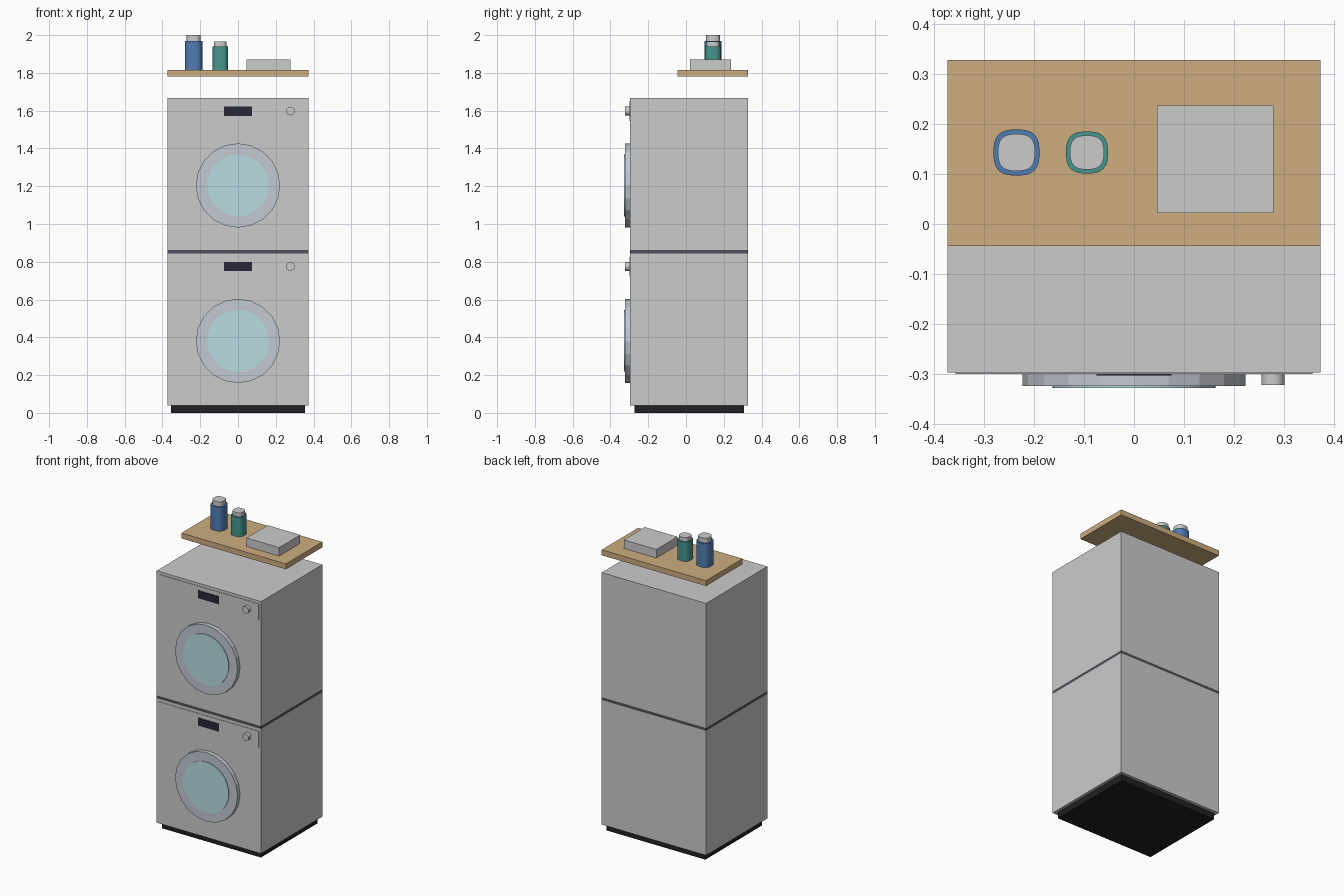
import bpy, math
from mathutils import Matrix

if "Cube" in bpy.data.objects:
    bpy.data.objects.remove(bpy.data.objects["Cube"])


def material(name, rgb):
    m = bpy.data.materials.new(name)
    m.diffuse_color = (*rgb, 1)
    m.use_nodes = True
    m.node_tree.nodes["Principled BSDF"].inputs["Base Color"].default_value = m.diffuse_color
    return m


BLACK = material("black", (0.015, 0.015, 0.018))
SCREEN = material("screen", (0.02, 0.02, 0.04))
DARK = material("dark_grey", (0.08, 0.08, 0.1))
RIM = material("rim_grey", (0.55, 0.58, 0.64))
GLASS = material("glass_blue", (0.48, 0.72, 0.78))
WOOD = material("wood", (0.62, 0.42, 0.22))
BLUE = material("blue", (0.08, 0.2, 0.45))
TEAL = material("teal", (0.06, 0.3, 0.27))


def add_mesh(name, verts, faces, mat=None):
    me = bpy.data.meshes.new(name)
    me.from_pydata(verts, [], faces)
    if mat:
        me.materials.append(mat)
    ob = bpy.data.objects.new(name, me)
    bpy.context.collection.objects.link(ob)
    return ob


def prism(name, profile, z0, z1, mat=None):
    """Extrude a counter-clockwise xy outline from z0 to z1."""
    n = len(profile)
    verts = [(x, y, z) for z in (z0, z1) for x, y in profile]
    faces = [tuple(reversed(range(n))), tuple(range(n, 2 * n))]
    faces += [(i, (i + 1) % n, n + (i + 1) % n, n + i) for i in range(n)]
    return add_mesh(name, verts, faces, mat)


def box(name, x0, x1, y0, y1, z0, z1, mat=None):
    return prism(name, [(x0, y0), (x1, y0), (x1, y1), (x0, y1)], z0, z1, mat)


def disc(name, x, z, r, y_front, y_back, sides, mat=None):
    """Cylinder whose axis runs along y."""
    pts = [(r * math.cos(2 * math.pi * i / sides), r * math.sin(2 * math.pi * i / sides))
           for i in range(sides)]
    ob = prism(name, pts, 0, y_back - y_front, mat)
    ob.data.transform(Matrix.Translation((x, y_back, z)) @ Matrix.Rotation(math.pi / 2, 4, 'X'))
    return ob


def squircle(cx, cy, r, n=32, p=2.8):
    pts = []
    for i in range(n):
        a = 2 * math.pi * i / n
        c, s = math.cos(a), math.sin(a)
        k = r / (abs(c) ** p + abs(s) ** p) ** (1 / p)
        pts.append((cx + k * c, cy + k * s))
    return pts


def smooth(ob):
    bpy.ops.object.select_all(action='DESELECT')
    ob.select_set(True)
    bpy.context.view_layer.objects.active = ob
    bpy.ops.object.shade_smooth_by_angle(angle=math.radians(30))


FRONT, BACK, HALF = -0.297, 0.328, 0.373

# Plinth and the strip between the two machines
box("plinth", -0.354, 0.354, -0.272, 0.308, 0, 0.04, BLACK)
box("stacking_strip", -HALF, HALF, FRONT, BACK, 0.845, 0.863, DARK)

# Two identical machines
for label, z0, z1, dz in (("lower", 0.04, 0.845, 0), ("upper", 0.863, 1.668, 0.823)):
    box(label + "_cabinet", -HALF, HALF, FRONT, BACK, z0, z1)
    box(label + "_control_panel", -0.357, 0.357, FRONT - 0.003, FRONT, 0.722 + dz, 0.827 + dz)
    box(label + "_display", -0.075, 0.075, FRONT - 0.006, FRONT, 0.75 + dz, 0.8 + dz, SCREEN)
    smooth(disc(label + "_knob", 0.278, 0.775 + dz, 0.023, -0.322, FRONT, 16))
    disc(label + "_door_rim", 0, 0.381 + dz, 0.223, -0.324, FRONT, 20, RIM)
    smooth(disc(label + "_door_glass", 0, 0.381 + dz, 0.163, -0.328, FRONT, 48, GLASS))

# Shelf with a box and two capped bottles
box("shelf", -HALF, HALF, -0.044, BACK, 1.78, 1.815, WOOD)
box("storage_box", 0.046, 0.279, 0.022, 0.237, 1.815, 1.87)
for label, x, r, cap_r, z1, z2, mat in (("tall", -0.235, 0.046, 0.037, 1.97, 2.0, BLUE),
                                        ("short", -0.094, 0.042, 0.034, 1.94, 1.965, TEAL)):
    smooth(prism(label + "_bottle", squircle(x, 0.143, r), 1.815, z1, mat))
    smooth(prism(label + "_bottle_cap", squircle(x, 0.143, cap_r), z1, z2))
